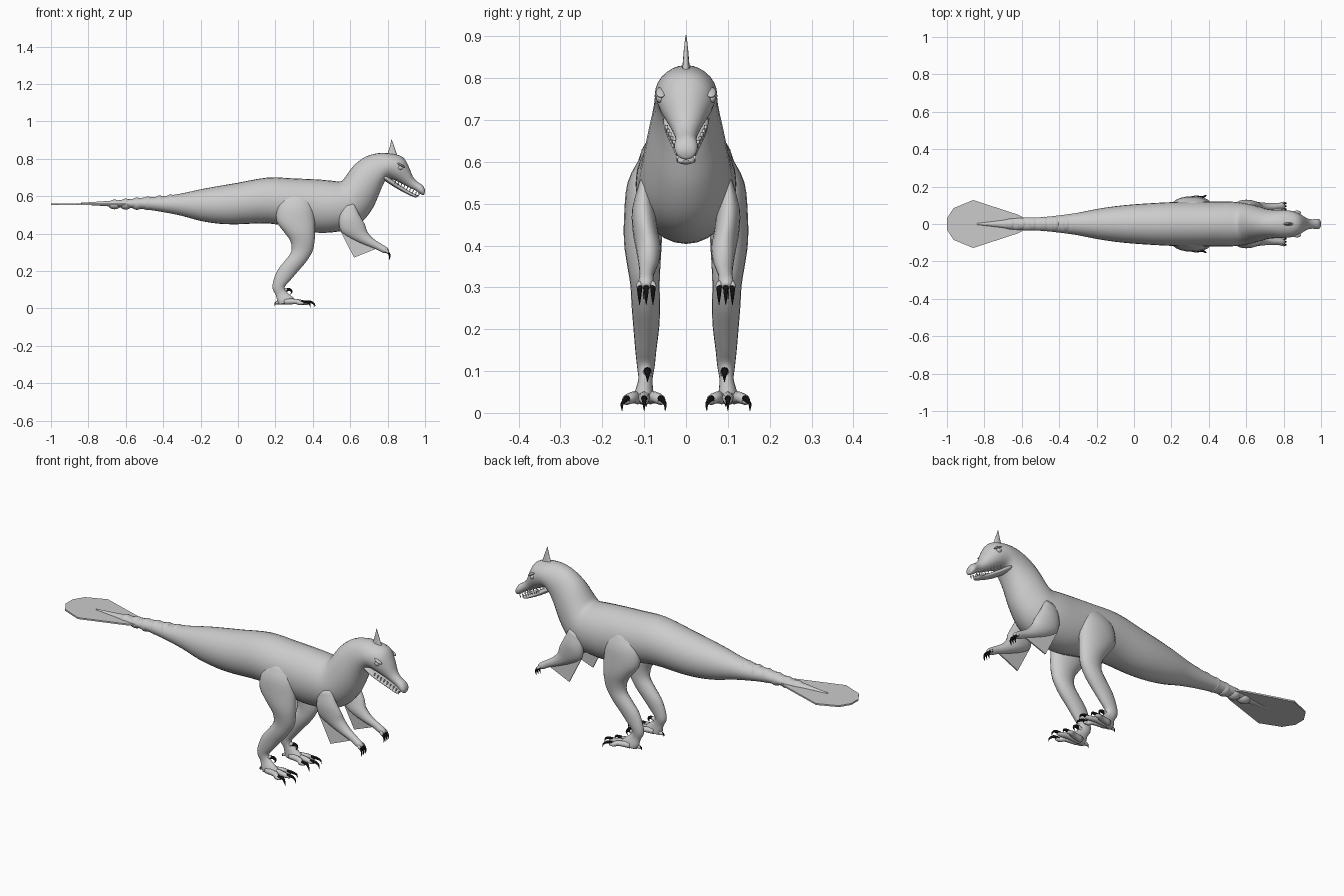
import bpy, bmesh, math
from mathutils import Vector


def material(name, v):
    m = bpy.data.materials.new(name)
    m.diffuse_color = (v, v, v, 1)
    return m


SKIN = material("grey skin", 0.6)
CLAW = material("black claw", 0.005)
TOOTH = material("pale tooth", 0.75)


def finish(bm, name, mat, smooth=True):
    bmesh.ops.recalc_face_normals(bm, faces=bm.faces)
    me = bpy.data.meshes.new(name)
    bm.to_mesh(me)
    bm.free()
    me.materials.append(mat)
    ob = bpy.data.objects.new(name, me)
    bpy.context.collection.objects.link(ob)
    for p in me.polygons:
        p.use_smooth = smooth
    return ob


def spline(rows, steps):
    """Catmull-Rom interpolation of rows of numbers."""
    out = []
    for i in range(len(rows) - 1):
        p0, p1 = rows[max(i - 1, 0)], rows[i]
        p2, p3 = rows[i + 1], rows[min(i + 2, len(rows) - 1)]
        for s in range(steps):
            t = s / steps
            out.append([0.5 * (2 * b + (c - a) * t + (2 * a - 5 * b + 4 * c - d) * t * t
                               + (3 * b - a - 3 * c + d) * t ** 3)
                        for a, b, c, d in zip(p0, p1, p2, p3)])
    out.append(list(rows[-1]))
    return out


def loft(name, rows, mat=SKIN, side=1, sides=20, steps=3):
    """Skin over oval sections: (x, z) edge, (x, z) opposite edge, half width, centre y."""
    bm = bmesh.new()
    rings = []
    for ax, az, bx, bz, w, yc in spline(rows, steps):
        a, b = Vector((ax, yc * side, az)), Vector((bx, yc * side, bz))
        mid, half = (a + b) / 2, (a - b) / 2
        rings.append([bm.verts.new(mid + half * math.cos(u) + Vector((0, max(w, .001) * math.sin(u), 0)))
                      for u in (2 * math.pi * k / sides for k in range(sides))])
    for r, q in zip(rings, rings[1:]):
        for k in range(sides):
            j = (k + 1) % sides
            bm.faces.new((r[k], r[j], q[j], q[k]))
    bm.faces.new(rings[0])
    bm.faces.new(rings[-1])
    return finish(bm, name, mat)


def tube(name, pts, mat=SKIN, sides=8, steps=3):
    """Round tapering tube through (x, y, z, radius) points."""
    bm = bmesh.new()
    path = spline(pts, steps)
    rings = []
    for i, p in enumerate(path):
        d = Vector(path[min(i + 1, len(path) - 1)][:3]) - Vector(path[max(i - 1, 0)][:3])
        u = d.cross(Vector((0, 1, 0))).normalized()
        v = d.cross(u).normalized()
        rings.append([bm.verts.new(Vector(p[:3]) + max(p[3], .0005) * (u * math.cos(t) + v * math.sin(t)))
                      for t in (2 * math.pi * k / sides for k in range(sides))])
    for r, q in zip(rings, rings[1:]):
        for k in range(sides):
            j = (k + 1) % sides
            bm.faces.new((r[k], r[j], q[j], q[k]))
    bm.faces.new(rings[0])
    bm.faces.new(rings[-1])
    return finish(bm, name, mat)


def plate(name, pts, offset):
    """Thin flat sheet, thickened along offset."""
    bm = bmesh.new()
    off = Vector(offset)
    lo = [bm.verts.new(Vector(p) - off) for p in pts]
    hi = [bm.verts.new(Vector(p) + off) for p in pts]
    bm.faces.new(lo)
    bm.faces.new(hi)
    for k in range(len(pts)):
        j = (k + 1) % len(pts)
        bm.faces.new((lo[k], lo[j], hi[j], hi[k]))
    return finish(bm, name, SKIN, False)


def ball(name, loc, scale, tilt=0):
    bpy.ops.mesh.primitive_uv_sphere_add(segments=16, ring_count=10, radius=1, location=loc, rotation=(0, tilt, 0))
    ob = bpy.context.object
    ob.name, ob.scale = name, scale
    ob.data.materials.append(SKIN)
    bpy.ops.object.shade_smooth()


# Body from the tail root over the neck to the snout tip
spine = [(-.84, .565, -.84, .555, .004), (-.72, .573, -.72, .548, .018),
         (-.62, .58, -.62, .54, .032), (-.5, .593, -.5, .53, .036), (-.4, .60, -.4, .515, .046),
         (-.3, .615, -.3, .495, .06), (-.2, .637, -.2, .468, .08), (-.1, .655, -.1, .453, .095),
         (0, .672, 0, .45, .105), (.16, .70, .16, .455, .115), (.3, .695, .3, .43, .12),
         (.42, .69, .42, .405, .12), (.5, .683, .53, .41, .12), (.55, .68, .61, .43, .113),
         (.575, .705, .67, .47, .105), (.62, .765, .72, .535, .092), (.68, .81, .75, .60, .08),
         (.75, .83, .775, .66, .075), (.82, .827, .80, .695, .074), (.88, .81, .85, .68, .065),
         (.912, .76, .89, .66, .045), (.935, .705, .92, .645, .03), (.96, .677, .95, .63, .025),
         (.985, .66, .975, .612, .028), (.998, .64, .99, .606, .022), (1.0, .625, .996, .61, .008)]
loft("body", [r + (0,) for r in spine], sides=28)

# Lower jaw
loft("lower_jaw", [r + (0,) for r in [
    (.79, .715, .775, .69, .055), (.83, .685, .815, .662, .05), (.88, .65, .865, .632, .036),
    (.925, .622, .912, .608, .024), (.955, .608, .945, .594, .02), (.965, .604, .96, .597, .006)]])

# Teeth, eyes and brows
for s in (-1, 1):
    for i in range(9):
        t = i / 8
        x, z = .845 + .125 * t, .687 - .072 * t
        y = s * (.047 - .026 * min(1, t * 1.4))
        tube("tooth", [(x, y, z, .004), (x - .007, y, z - .018, .0005)], TOOTH, 6, 1)
    ball("eye", (.867, s * .062, .752), (.013, .009, .011))
    ball("brow", (.872, s * .06, .766), (.024, .012, .006), .5)

# Head crest
loft("crest", [(.79, .81, .86, .80, .012, 0), (.802, .835, .846, .835, .008, 0),
               (.813, .87, .834, .87, .005, 0), (.82, .903, .822, .903, .001, 0)], sides=12)

# Tail fan with a raised feather ridge and bumps along the tail
half = [(-.58, .03), (-.62, .05), (-.86, .128), (-.965, .085), (-1, .03)]
plate("tail_fan", [(x, y, .558) for x, y in half] + [(x, -y, .558) for x, y in reversed(half)], (0, 0, .004))
for i in range(6):
    x = -.66 + .06 * i
    ball("tail_bump", (x, 0, .556 + .002 * i), (.035, .03 + .003 * i, .026 + .0035 * i))

for s in (-1, 1):
    # Hind leg
    loft("hind_leg", [
        (.36, .61, .26, .61, .015, .095), (.395, .55, .215, .55, .038, .102), (.41, .47, .205, .47, .046, .102),
        (.412, .40, .245, .41, .045, .103), (.408, .35, .28, .36, .04, .101), (.398, .305, .285, .305, .035, .098),
        (.365, .25, .255, .26, .034, .096), (.322, .20, .215, .21, .031, .095), (.275, .145, .19, .15, .025, .096),
        (.25, .115, .185, .105, .021, .096), (.258, .09, .203, .07, .017, .097), (.29, .063, .21, .04, .022, .1),
        (.31, .045, .22, .02, .026, .1)], side=s)
    # Forward toes with claws
    for ty, tx in ((.06, .345), (.1, .37), (.142, .345)):
        y0 = s * (.1 + (ty - .1) * .35)
        y1 = s * ty
        tube("toe", [(.25, y0, .036, .016), (.31, (y0 + y1) / 2, .037, .014),
                     (tx - .015, y1, .03, .012), (tx + .008, y1, .028, .007)])
        y2 = s * (ty + (ty - .1) * .25)
        tube("toe_claw", [(tx - .008, y1, .034, .008), (tx + .02, y1, .034, .007),
                          (tx + .038, y2, .022, .004), (tx + .042, y2, .004, .0005)], CLAW)
    # Rear toe and raised sickle claw
    tube("rear_toe", [(.25, s * .1, .036, .014), (.215, s * .095, .032, .01), (.202, s * .095, .026, .005)])
    tube("rear_claw", [(.212, s * .095, .034, .005), (.2, s * .095, .03, .004), (.197, s * .095, .014, .0005)], CLAW)
    tube("sickle_toe", [(.235, s * .093, .09, .012), (.258, s * .092, .1, .01), (.268, s * .092, .097, .006)])
    tube("sickle_claw", [(.255, s * .092, .098, .009), (.275, s * .092, .101, .008),
                         (.287, s * .092, .09, .005), (.28, s * .092, .074, .0005)], CLAW)
    # Arm
    loft("arm", [
        (.62, .56, .55, .54, .012, .1), (.65, .50, .54, .47, .027, .102), (.678, .45, .55, .412, .03, .097),
        (.692, .41, .60, .375, .03, .09), (.725, .372, .665, .345, .024, .09), (.77, .343, .735, .318, .017, .094),
        (.80, .323, .775, .298, .018, .096), (.808, .308, .795, .295, .01, .096)], side=s)
    # Feather sheet hanging from the forearm
    plate("arm_feathers", [(.545, s * .1, .42), (.62, s * .1, .272), (.735, s * .095, .318), (.70, s * .09, .37),
                           (.62, s * .095, .42)], (0, .003, 0))
    # Fingers with claws
    for fy in (.079, .095, .111):
        tube("finger", [(.775, s * .096, .313, .01), (.795, s * fy, .307, .008), (.802, s * fy, .297, .006)])
        tube("finger_claw", [(.792, s * fy, .308, .007), (.806, s * fy, .295, .006),
                             (.812, s * fy, .278, .004), (.807, s * fy, .258, .0005)], CLAW)
